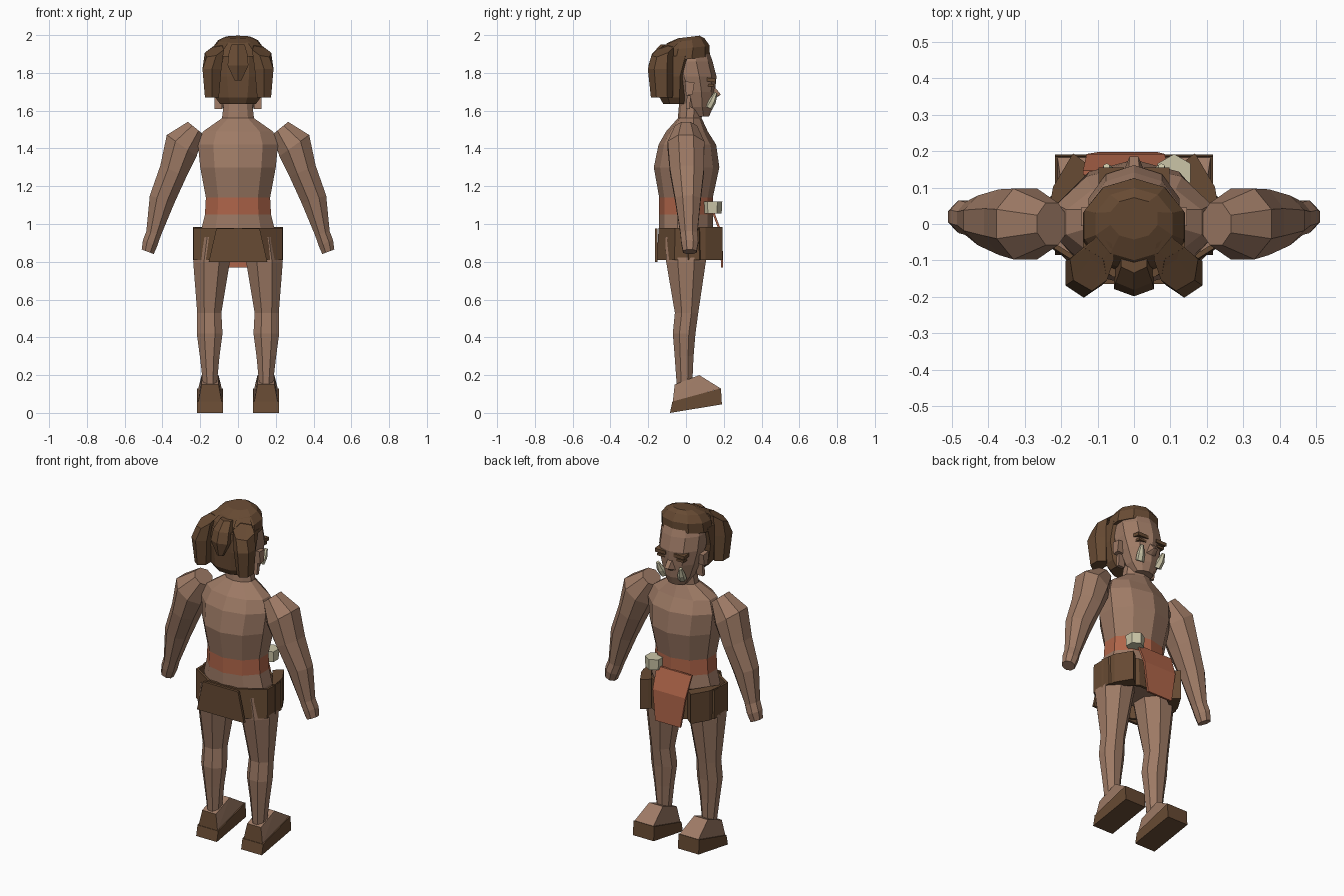
import bpy, bmesh
from math import cos, sin, pi
from mathutils import Vector, Euler

if "Cube" in bpy.data.objects:
    bpy.data.objects.remove(bpy.data.objects["Cube"])


def material(name, rgb):
    m = bpy.data.materials.new(name)
    m.use_nodes = True
    color = (*rgb, 1)
    m.diffuse_color = color
    m.node_tree.nodes["Principled BSDF"].inputs["Base Color"].default_value = color
    return m


skin = material("skin", (.34, .195, .13))
brown = material("dark_brown", (.135, .069, .033))
rust = material("rust_cloth", (.43, .13, .067))
bone = material("bone", (.6, .56, .39))


def finish(name, bm, mats, rule=None):
    bmesh.ops.recalc_face_normals(bm, faces=bm.faces)
    bm.normal_update()
    if rule:
        for f in bm.faces:
            f.material_index = int(rule(f))
    me = bpy.data.meshes.new(name)
    bm.to_mesh(me)
    bm.free()
    for m in mats:
        me.materials.append(m)
    ob = bpy.data.objects.new(name, me)
    bpy.context.collection.objects.link(ob)
    return ob


def loft(name, rings, mats, sides=8, side=1, caps=True, rule=None):
    """Skin over rings given as (x, y, z, half width, half depth, tilt x, tilt y)."""
    bm = bmesh.new()
    loops = []
    grow = 1 / cos(pi / sides) if sides % 2 == 0 else 1
    for x, y, z, rx, ry, *tilt in rings:
        tx, ty = (tilt + [0, 0])[:2]
        turn = Euler((tx, ty, 0))
        loop = []
        for i in range(sides):
            a = 2 * pi * (i + .5) / sides
            p = Vector((x, y, z)) + turn.to_matrix() @ Vector((rx * cos(a) * grow, ry * sin(a) * grow, 0))
            loop.append(bm.verts.new((p.x * side, p.y, p.z)))
        loops.append(loop)
    for a, b in zip(loops, loops[1:]):
        for i in range(sides):
            j = (i + 1) % sides
            bm.faces.new((a[i], a[j], b[j], b[i]))
    if caps:
        bm.faces.new(loops[0])
        bm.faces.new(loops[-1])
    return finish(name, bm, mats, rule)


def hull(name, points, mats, side=1, rule=None):
    bm = bmesh.new()
    for x, y, z in points:
        bm.verts.new((x * side, y, z))
    out = bmesh.ops.convex_hull(bm, input=bm.verts)
    spare = [v for v in out["geom_interior"] + out["geom_unused"] if isinstance(v, bmesh.types.BMVert)]
    bmesh.ops.delete(bm, geom=list(set(spare)), context="VERTS")
    bmesh.ops.dissolve_limit(bm, angle_limit=.02, verts=bm.verts, edges=bm.edges)
    return finish(name, bm, mats, rule)


def across(center, half, profile):
    """Extrude a (y, z) profile sideways into a point list."""
    return [(center + s * half, y, z) for s in (-1, 1) for y, z in profile]


# Torso with the waist band coloured by height
loft("torso", [
    (0, .02, .84, .15, .10), (0, 0, .97, .195, .135), (0, 0, 1.05, .175, .135),
    (0, 0, 1.14, .17, .135), (0, .003, 1.3, .20, .165), (0, .007, 1.42, .212, .145),
    (0, .005, 1.49, .185, .105), (0, .02, 1.56, .085, .06), (0, .03, 1.68, .07, .06),
], [skin, rust], 10, rule=lambda f: 1.06 < f.calc_center_median().z < 1.13)

# Head
loft("head", [
    (0, .08, 1.57, .055, .04), (0, .06, 1.62, .085, .08), (0, .05, 1.70, .11, .098),
    (0, .03, 1.78, .125, .125), (0, .015, 1.86, .125, .12), (0, .01, 1.93, .1, .1),
], [skin], 10)
hull("nose", [(-.015, .14, 1.74), (.015, .14, 1.74), (-.035, .13, 1.665), (.035, .13, 1.665),
              (-.012, .185, 1.685), (.012, .185, 1.685), (0, .13, 1.65)], [skin])

# Hair cap and the mass at the back of the head
loft("hair_cap", [
    (0, -.012, 1.87, .14, .132, .12), (0, -.002, 1.93, .135, .122, .1),
    (0, .0, 1.97, .105, .095, .12), (0, .015, 1.99, .065, .055, .12),
], [brown], 10)
loft("back_hair", [
    (0, -.06, 1.635, .095, .06), (0, -.065, 1.67, .12, .075),
    (0, -.065, 1.78, .14, .08), (0, -.045, 1.89, .14, .1),
], [brown])
loft("middle_tail", [
    (0, -.10, 1.95, .035, .03), (0, -.14, 1.90, .05, .035),
    (0, -.158, 1.84, .055, .035), (0, -.165, 1.76, .018, .015),
], [brown], 6)

for side, label in ((1, "left"), (-1, "right")):
    # Hair tufts
    loft(label + "_hair_tuft", [
        (.09, -.075, 1.95, .035, .04, .4, .4), (.125, -.125, 1.915, .05, .055, .4, .4),
        (.138, -.135, 1.82, .05, .058), (.138, -.128, 1.67, .037, .05),
    ], [brown], 6, side)
    # Face details
    hull(label + "_brow", across(.062, .035, [(.11, 1.755), (.155, 1.75), (.155, 1.77), (.11, 1.775)]),
         [brown], side)
    hull(label + "_eye", across(.062, .024, [(.11, 1.728), (.148, 1.728), (.148, 1.742), (.11, 1.742)]),
         [brown], side)
    loft(label + "_tusk", [(.06, .12, 1.615, .022, .018, -.5), (.068, .14, 1.65, .02, .017, -.5),
                           (.075, .158, 1.695, .008, .008, -.5)], [bone], 6, side)
    hull(label + "_ear", [(x, y, z) for x in (.1, .145) for y, z in
                          ((0, 1.68), (.035, 1.685), (.045, 1.75), (-.005, 1.755))], [skin], side)
    hull(label + "_ear_lobe", [(x, y, z) for x in (.085, .125) for y, z in
                               ((0, 1.61), (.02, 1.61), (.025, 1.68), (.005, 1.68))], [skin], side)

    # Arm and hand
    loft(label + "_arm", [
        (.225, .0, 1.508, .052, .058, 0, -.68), (.298, 0, 1.415, .097, .097, 0, -.62),
        (.342, .005, 1.28, .075, .09, 0, -.4), (.402, .01, 1.13, .068, .068, 0, -.3),
        (.447, .015, .95, .04, .045, 0, -.3), (.465, .02, .90, .041, .045, 0, -.36),
        (.478, .02, .853, .034, .036, 0, -.36),
    ], [skin], 8, side)

    # Leg
    loft(label + "_leg", [
        (.12, 0, .93, .105, .11), (.14, 0, .8, .097, .105), (.152, .003, .53, .064, .062),
        (.15, -.01, .42, .068, .06), (.15, -.01, .3, .052, .05), (.148, -.008, .13, .034, .04),
    ], [skin], 8, side)

    # Foot: skin upper with a covered heel, and a heavy wedge sole
    hull(label + "_foot", across(.148, .045, [(-.06, .15), (.07, .2)]) +
         across(.148, .062, [(-.07, .06), (.183, .13)]), [skin, brown], side,
         lambda f: f.normal.y < -.4)
    hull(label + "_shoe", across(.148, .068, [(-.085, 0), (.19, .045), (.185, .13), (-.072, .06)]),
         [brown], side)

    # Skirt panels at the front corners
    hull(label + "_skirt_panel", [(x + dx, y + dx, z) for z in (.81, .985)
                                  for x, y in ((.12, .155), (.155, .182), (.21, .09), (.225, 0))
                                  for dx in (0, .012)], [brown], side)

# Skirt shell and back panel
skirt = loft("skirt", [(0, .005, .81, .235, .16), (0, .005, .98, .235, .15)], [brown], caps=False)
thick = skirt.modifiers.new("thickness", "SOLIDIFY")
thick.thickness = .015
hull("back_skirt_panel", [(s * w, y, z) for s in (-1, 1) for w, z in ((.115, .975), (.155, .8))
                          for y in (-.165, -.15)], [brown])

# Cloth flap hanging from the waist, in two bent panels
for name, top, low in (("upper_flap", (-.14, .09, .135, 1.07), (-.13, .085, .18, .95)),
                       ("lower_flap", (-.13, .085, .18, .95), (-.10, .065, .185, .77))):
    hull(name, [(x, y + d, z) for a, b, y, z in (top, low) for x in (a, b) for d in (0, .012)], [rust])

# Belt toggle
loft("belt_toggle", [(.11, .14, 1.055, .042, .042), (.11, .14, 1.118, .045, .045)], [bone], 6)
